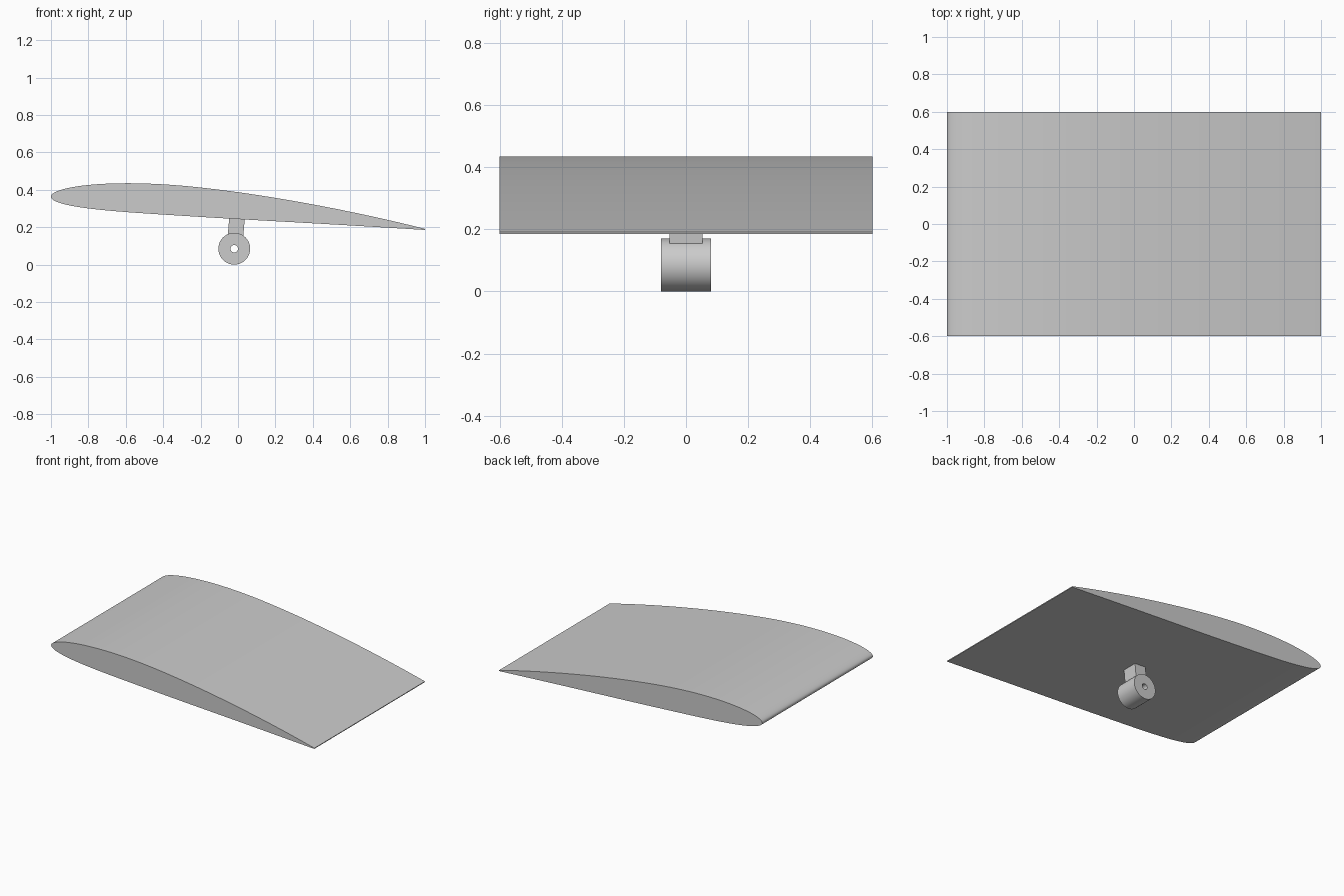
import bpy, bmesh, math
from mathutils import Vector, Matrix

cube = bpy.data.objects.get("Cube")
if cube:
    bpy.data.objects.remove(cube, do_unlink=True)

grey = bpy.data.materials.new("plain grey")
grey.use_nodes = True
colour = (0.6, 0.6, 0.6, 1)
grey.diffuse_color = colour
grey.node_tree.nodes["Principled BSDF"].inputs["Base Color"].default_value = colour

TILT = math.radians(5)
CHORD = 2 / math.cos(TILT)
NOSE = Vector((-1, 0, 0.363))
HUB = Vector((-0.02, 0, 0.085))


def finish(bm, name, smooth=True):
    bmesh.ops.remove_doubles(bm, verts=bm.verts, dist=1e-5)
    bmesh.ops.recalc_face_normals(bm, faces=bm.faces)
    mesh = bpy.data.meshes.new(name)
    bm.to_mesh(mesh)
    bm.free()
    mesh.materials.append(grey)
    obj = bpy.data.objects.new(name, mesh)
    bpy.context.collection.objects.link(obj)
    if smooth:
        bpy.ops.object.select_all(action="DESELECT")
        obj.select_set(True)
        bpy.context.view_layer.objects.active = obj
        bpy.ops.object.shade_smooth_by_angle(angle=math.radians(30))
    return obj


def extrude_profile(points, half_depth):
    """Prism along y from (x, z) points."""
    bm = bmesh.new()
    face = bm.faces.new([bm.verts.new((x, -half_depth, z)) for x, z in points])
    side = bmesh.ops.extrude_face_region(bm, geom=[face], use_keep_orig=True)["geom"]
    moved = [v for v in side if isinstance(v, bmesh.types.BMVert)]
    bmesh.ops.translate(bm, verts=moved, vec=(0, 2 * half_depth, 0))
    return bm


def section_point(t, side, thickness=0.08, camber=0.02, crest=0.4):
    """Cambered aerofoil point at chord fraction t; side is 1 above, -1 below."""
    half = 5 * thickness * (0.2969 * math.sqrt(t) - 0.126 * t - 0.3516 * t**2
                            + 0.2843 * t**3 - 0.1015 * t**4) + 0.0006 * t
    span = crest if t < crest else 1 - crest
    base = 0 if t < crest else 1 - 2 * crest
    mean = camber / span**2 * (base + 2 * crest * t - t * t)
    slope = math.atan(2 * camber / span**2 * (crest - t))
    return (t - side * half * math.sin(slope), mean + side * half * math.cos(slope))


# Wing: aerofoil section, denser near the nose, tilted nose up
STEPS = 60
stations = [(1 - math.cos(math.pi * i / STEPS)) / 2 for i in range(STEPS + 1)]
outline = [section_point(t, 1) for t in reversed(stations)]
outline += [section_point(t, -1) for t in stations[1:]]
wing = extrude_profile([(x * CHORD, z * CHORD) for x, z in outline], 0.6)
bmesh.ops.transform(wing, matrix=Matrix.Translation(NOSE) @ Matrix.Rotation(TILT, 4, "Y"),
                    verts=wing.verts)
finish(wing, "wing")

# Strut: block square to the chord, sunk into wing and hub
strut = bmesh.new()
bmesh.ops.create_cube(strut, size=1)
bmesh.ops.scale(strut, vec=(0.083, 0.106, 0.14), verts=strut.verts)
bmesh.ops.transform(strut, matrix=Matrix.Translation((-0.009, 0, 0.205))
                    @ Matrix.Rotation(TILT, 4, "Y"), verts=strut.verts)
finish(strut, "strut", smooth=False)

# Hub: rectangle spun about y, leaving a through hole
hub = bmesh.new()
corners = [(0.02, -0.08), (0.085, -0.08), (0.085, 0.08), (0.02, 0.08)]
verts = [hub.verts.new(HUB + Vector((r, y, 0))) for r, y in corners]
edges = [hub.edges.new((verts[i], verts[(i + 1) % 4])) for i in range(4)]
bmesh.ops.spin(hub, geom=verts + edges, cent=HUB, axis=(0, 1, 0),
               angle=math.tau, steps=64, use_merge=True)
finish(hub, "pivot_hub")
